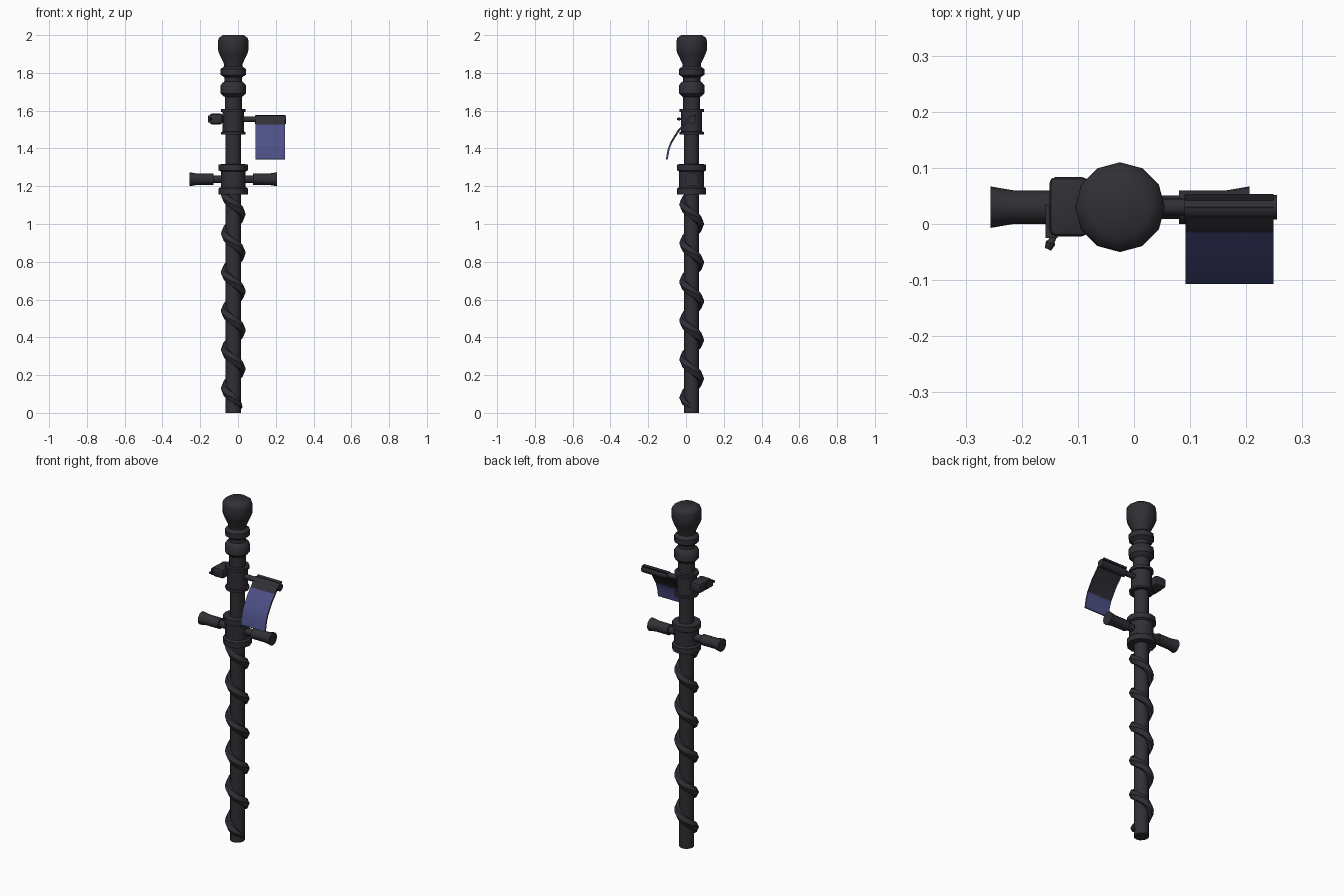
import bpy, bmesh, math
from mathutils import Matrix, Vector

if "Cube" in bpy.data.objects:
    bpy.data.objects.remove(bpy.data.objects["Cube"])

CX, CY = -0.025, 0.03          # axis of the staff


def material(name, rgb):
    m = bpy.data.materials.new(name)
    m.diffuse_color = (*rgb, 1)
    m.use_nodes = True
    m.node_tree.nodes["Principled BSDF"].inputs["Base Color"].default_value = m.diffuse_color
    return m


DARK = material("dark_metal", (0.029, 0.029, 0.036))
BLUE = material("blue_violet", (0.075, 0.08, 0.24))


def finish(name, bm, mats=(DARK,), angle=40):
    bmesh.ops.recalc_face_normals(bm, faces=bm.faces)
    me = bpy.data.meshes.new(name)
    bm.to_mesh(me)
    bm.free()
    ob = bpy.data.objects.new(name, me)
    bpy.context.collection.objects.link(ob)
    for m in mats:
        me.materials.append(m)
    bpy.ops.object.select_all(action='DESELECT')
    ob.select_set(True)
    bpy.context.view_layer.objects.active = ob
    bpy.ops.object.shade_smooth_by_angle(angle=math.radians(angle))
    return ob


def skin(bm, rings):
    """Bridge closed rings of points and cap both ends."""
    vs = [[bm.verts.new(p) for p in r] for r in rings]
    n = len(vs[0])
    for a, b in zip(vs, vs[1:]):
        for i in range(n):
            j = (i + 1) % n
            bm.faces.new((a[i], a[j], b[j], b[i]))
    bm.faces.new(vs[0])
    bm.faces.new(vs[-1])


def lathe(name, profile, matrix=Matrix.Translation((CX, CY, 0)), n=12):
    """Turn (radius, height) pairs about the local z axis."""
    bm = bmesh.new()
    skin(bm, [[matrix @ Vector((r * math.cos(i * math.tau / n),
                                r * math.sin(i * math.tau / n), h))
               for i in range(n)] for r, h in profile])
    return finish(name, bm)


def sideways(z, sign=1):
    return (Matrix.Translation((CX, CY, z))
            @ Matrix.Rotation(sign * math.pi / 2, 4, 'Y'))


# main shaft
lathe("shaft", [(0.04, 0), (0.04, 1.5)])

# upper handle with two rings and a flared pommel
lathe("handle", [(0.045, 1.58), (0.045, 1.672), (0.056, 1.68), (0.067, 1.692),
                 (0.067, 1.735), (0.056, 1.748), (0.046, 1.755),
                 (0.046, 1.775), (0.056, 1.783), (0.067, 1.79),
                 (0.067, 1.82), (0.048, 1.835), (0.05, 1.85),
                 (0.076, 1.905), (0.08, 1.92), (0.08, 1.972),
                 (0.076, 1.985), (0.055, 2.0)])

# two collars on the shaft
lathe("upper_collar", [(0.04, 1.475), (0.065, 1.475), (0.065, 1.487),
                       (0.056, 1.489), (0.056, 1.592), (0.065, 1.594),
                       (0.065, 1.61), (0.04, 1.61)])
lathe("lower_collar", [(0.04, 1.155), (0.077, 1.155), (0.077, 1.188),
                       (0.066, 1.196), (0.066, 1.278), (0.077, 1.284),
                       (0.077, 1.315), (0.06, 1.317), (0.04, 1.317)])

# pair of side grips
for side, sign in (("left", -1), ("right", 1)):
    lathe(side + "_grip", [(0.021, 0.05), (0.021, 0.105), (0.03, 0.105),
                           (0.03, 0.19), (0.037, 0.231)], sideways(1.237, sign))

# spiral ridge winding round the lower shaft, tapered at its foot
bm = bmesh.new()
rings = []
z0, z1, pitch, steps = 0.03, 1.165, 0.205, 90
for k in range(steps + 1):
    z = z0 + (z1 - z0) * k / steps
    a = math.pi + (0.95 - z) / pitch * math.tau
    s = min(1, 0.25 + k / 5)
    ring = []
    for i in range(6):
        t = i * math.tau / 6
        r = 0.042 + 0.024 * s * math.cos(t)
        ring.append((CX + r * math.cos(a), CY + r * math.sin(a),
                     z + 0.032 * s * math.sin(t)))
    rings.append(ring)
skin(bm, rings)
finish("spiral_ridge", bm, angle=50)

# arm and roller that carry the curved blade
lathe("blade_arm", [(0.015, 0.04), (0.015, 0.12)], sideways(1.555))
lathe("blade_roller", [(0.022, 0.115), (0.022, 0.28)], sideways(1.552))

# curved blade: dark, with blue lower front and blue underside
path = [(0.05, 1.568), (0.03, 1.575), (0.012, 1.562), (-0.015, 1.528),
        (-0.045, 1.495), (-0.07, 1.455), (-0.085, 1.43),
        (-0.097, 1.395), (-0.107, 1.343)]
bm = bmesh.new()
rings = []
for i, (y, z) in enumerate(path):
    p, q = path[max(i - 1, 0)], path[min(i + 1, len(path) - 1)]
    d = Vector((q[0] - p[0], q[1] - p[1])).normalized() * 0.01
    inner = (y - d.y, z + d.x)
    rings.append([(0.092, y, z), (0.249, y, z),
                  (0.249, y - d.y, z + d.x), (0.092, y - d.y, z + d.x)])
# keep the sheet thickness on the rear side of the path
for r, (y, z) in zip(rings, path):
    for j in (2, 3):
        x, yy, zz = r[j]
        r[j] = (x, 2 * y - yy, 2 * z - zz) if yy < y else r[j]
skin(bm, rings)
bmesh.ops.recalc_face_normals(bm, faces=bm.faces)
for f in bm.faces:
    f.normal_update()
    c = f.calc_center_median()
    rear = f.normal.y > 0.2 and f.normal.z < 0.2 and c.z < 1.53
    f.material_index = 1 if c.z < 1.43 or rear else 0
finish("curved_blade", bm, (DARK, BLUE))

# latch block on the left of the upper collar
lathe("latch_neck", [(0.02, 0.04), (0.02, 0.09)], sideways(1.555, -1))
bm = bmesh.new()
bmesh.ops.create_cube(bm, size=1, matrix=Matrix.Translation((-0.116, 0.031, 1.556))
                      @ Matrix.Diagonal((0.07, 0.106, 0.056, 1)))
bmesh.ops.bevel(bm, geom=bm.edges[:], offset=0.012, segments=2,
                affect='EDGES', profile=0.5)
finish("latch_block", bm)
bm = bmesh.new()
bmesh.ops.create_cube(bm, size=1, matrix=Matrix.Translation((-0.147, 0.005, 1.556))
                      @ Matrix.Diagonal((0.022, 0.06, 0.035, 1)))
finish("latch_plate", bm)

# small lever pointing forward from the latch
aim = Vector((-0.35, -0.8, 0)).to_track_quat('Z', 'Y').to_matrix().to_4x4()
lathe("latch_lever", [(0.006, 0), (0.006, 0.02), (0.009, 0.024), (0.006, 0.036)],
      Matrix.Translation((-0.139, -0.012, 1.556)) @ aim, 8)
